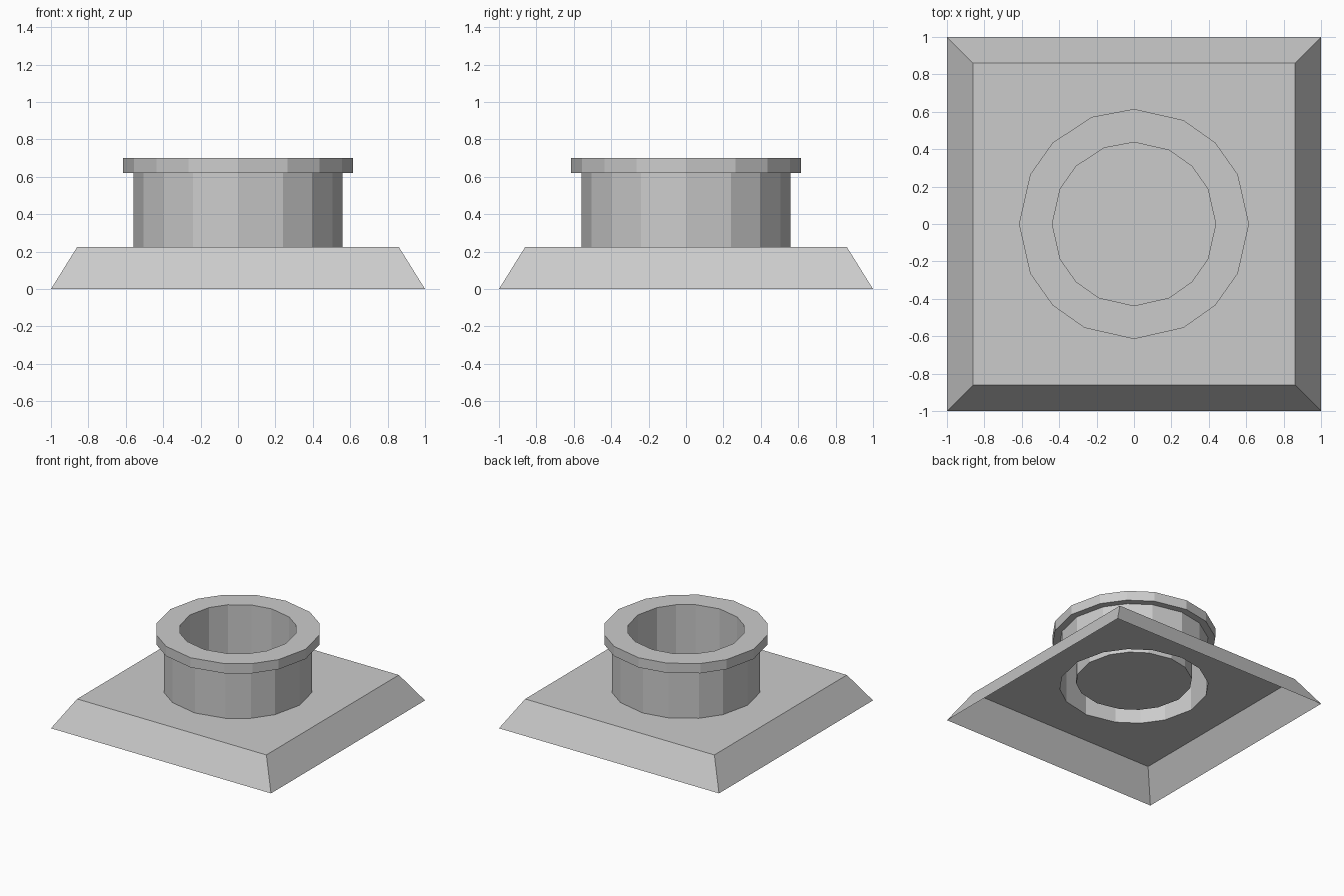
import bpy, bmesh, math
from mathutils import Vector

if "Cube" in bpy.data.objects:
    bpy.data.objects.remove(bpy.data.objects["Cube"])

# Slightly uneven 16-sided circle used by every round part
ANGLES = [q * 90 + a for q in range(4) for a in (0, 25.5, 45, 64.5)]
ANGLES[5] = 111.5


def ring(bm, r, z):
    return [bm.verts.new((r * math.cos(math.radians(a)), r * math.sin(math.radians(a)), z))
            for a in ANGLES]


def square(bm, h, z):
    return [bm.verts.new((x * h, y * h, z)) for x, y in ((-1, -1), (1, -1), (1, 1), (-1, 1))]


def bridge(bm, low, high):
    n = len(low)
    for i in range(n):
        j = (i + 1) % n
        bm.faces.new((low[i], low[j], high[j], high[i]))


def loop_edges(bm, loop):
    out = []
    for i, v in enumerate(loop):
        w = loop[(i + 1) % len(loop)]
        out.append(bm.edges.get((v, w)) or bm.edges.new((v, w)))
    return out


def finish(bm, name):
    me = bpy.data.meshes.new(name)
    bm.to_mesh(me)
    bm.free()
    ob = bpy.data.objects.new(name, me)
    bpy.context.collection.objects.link(ob)
    return ob


# Sloped base: open underneath, with a round opening in its top plate
bm = bmesh.new()
bottom, top = square(bm, 1.0, 0.0), square(bm, 0.86, 0.225)
bridge(bm, bottom, top)
hole = ring(bm, 0.56, 0.225)
bmesh.ops.triangle_fill(bm, use_beauty=True, use_dissolve=False, normal=Vector((0, 0, 1)),
                        edges=loop_edges(bm, top) + loop_edges(bm, hole))
for f in bm.faces:
    f.normal_update()
    if f.normal.z < 0:
        f.normal_flip()
finish(bm, "sloped_base")

# Pipe collar: outer wall, overhanging rim and inner cup with a floor
bm = bmesh.new()
profile = [(0.56, 0.225), (0.56, 0.62), (0.615, 0.62), (0.615, 0.70), (0.437, 0.70), (0.437, 0.27)]
rings = [ring(bm, r, z) for r, z in profile]
for low, high in zip(rings, rings[1:]):
    bridge(bm, low, high)
bm.faces.new(rings[-1])
finish(bm, "pipe_collar")
